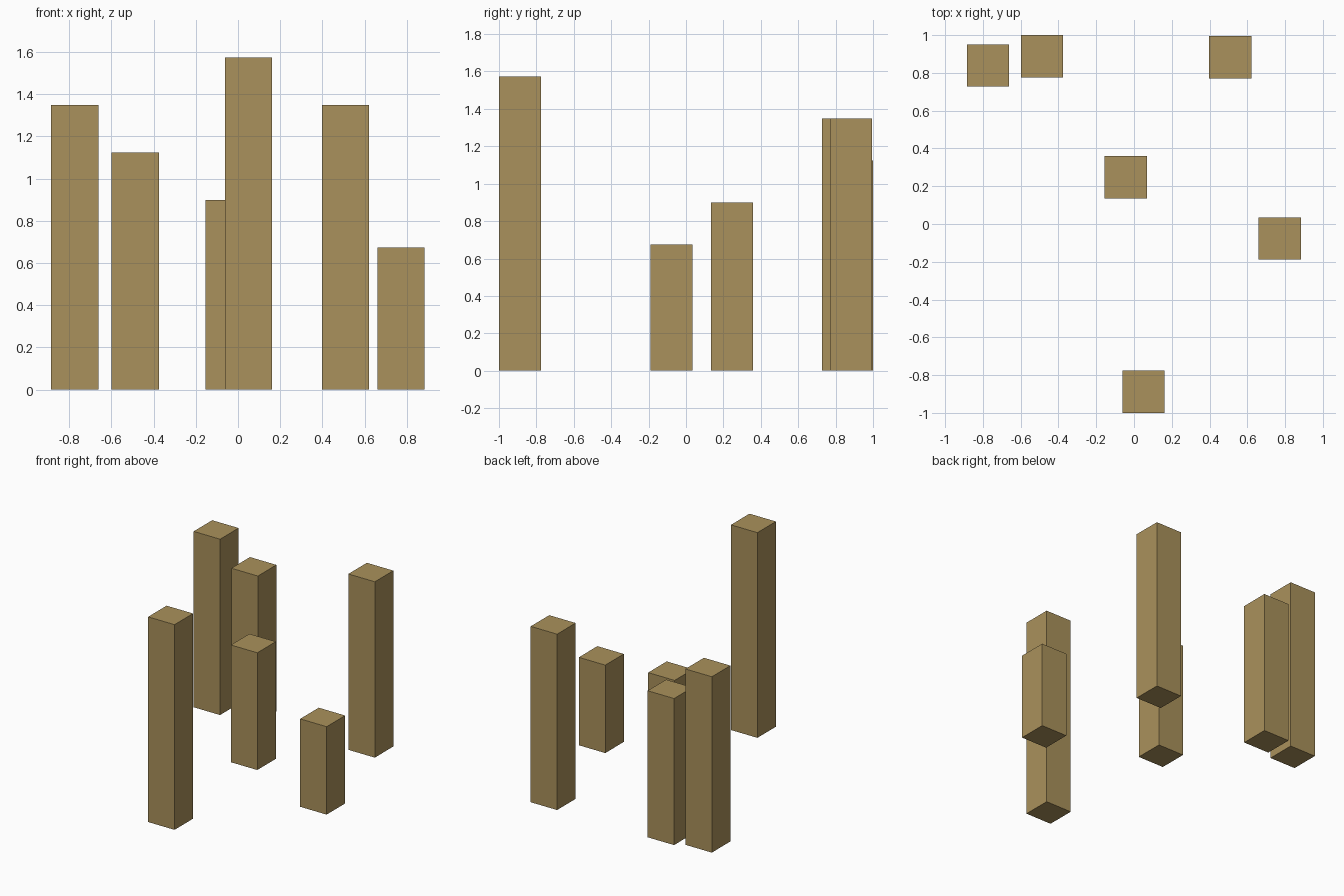
import bpy
import bmesh

if "Cube" in bpy.data.objects:
    bpy.data.objects.remove(bpy.data.objects["Cube"])

# One colour for all the posts
tan = bpy.data.materials.new("tan_wood")
tan.diffuse_color = (0.40, 0.283, 0.106, 1.0)
tan.use_nodes = True
tan.node_tree.nodes["Principled BSDF"].inputs["Base Color"].default_value = tan.diffuse_color

SIDE = 0.224  # post width; heights are whole multiples of it


def post(name, x, y, units):
    """Square post standing on the ground."""
    h = units * SIDE * 1.003
    bm = bmesh.new()
    bmesh.ops.create_cube(bm, size=1.0)
    bmesh.ops.scale(bm, vec=(SIDE, SIDE, h), verts=bm.verts)
    bmesh.ops.translate(bm, vec=(0, 0, h / 2), verts=bm.verts)
    mesh = bpy.data.meshes.new(name)
    bm.to_mesh(mesh)
    bm.free()
    mesh.materials.append(tan)
    ob = bpy.data.objects.new(name, mesh)
    ob.location = (x, y, 0)
    bpy.context.collection.objects.link(ob)


# Scattered posts: name, x, y, height in post widths
for args in [
    ("back_left_post", -0.773, 0.839, 6),
    ("back_inner_post", -0.487, 0.888, 5),
    ("middle_post", -0.043, 0.247, 4),
    ("front_tall_post", 0.050, -0.888, 7),
    ("back_right_post", 0.509, 0.882, 6),
    ("right_short_post", 0.772, -0.077, 3),
]:
    post(*args)
